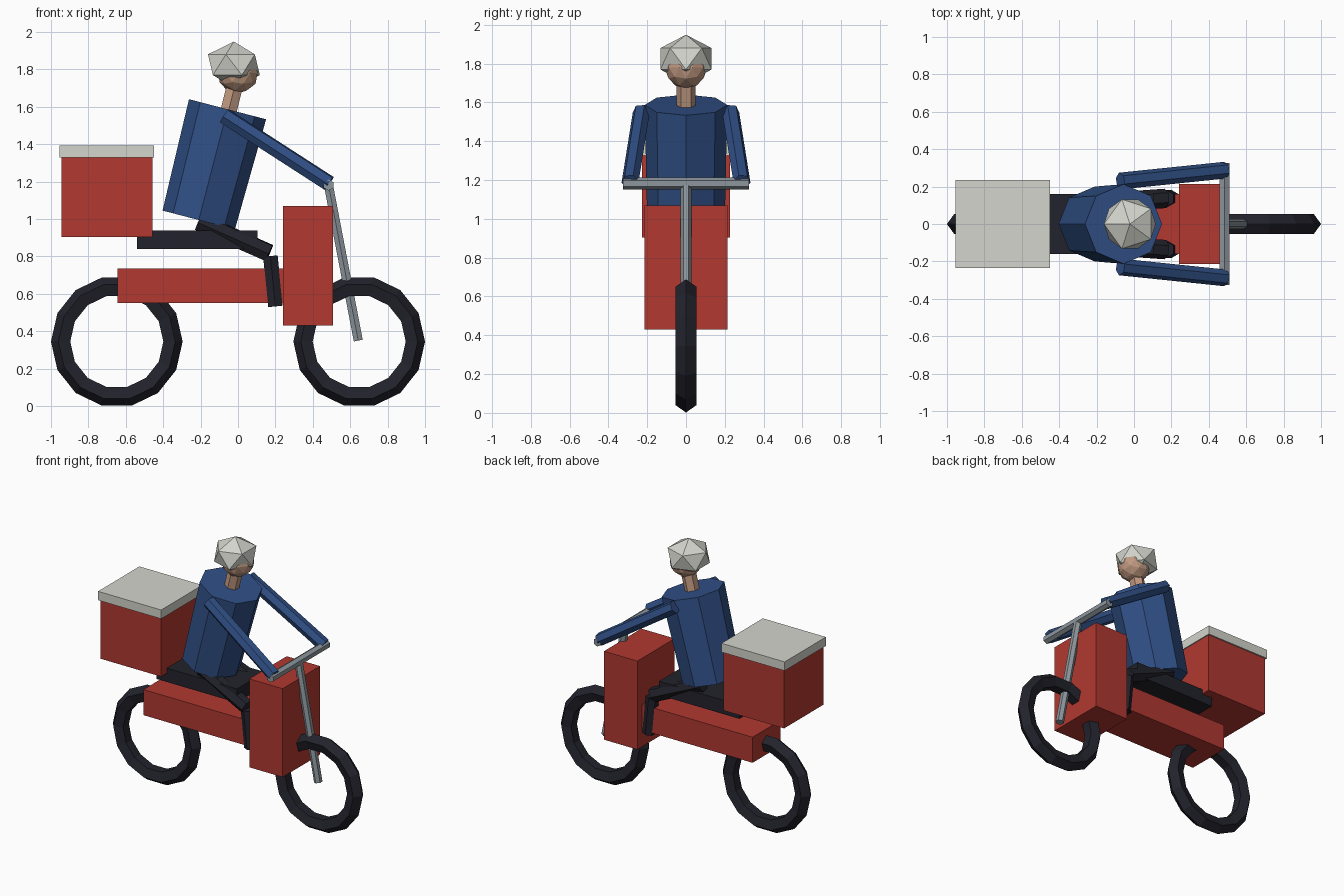
import bpy
from math import pi
from mathutils import Vector

cube = bpy.data.objects.get("Cube")
if cube:
    bpy.data.objects.remove(cube, do_unlink=True)


def material(name, colour):
    m = bpy.data.materials.new(name)
    m.use_nodes = True
    m.diffuse_color = (*colour, 1)
    m.node_tree.nodes["Principled BSDF"].inputs["Base Color"].default_value = (*colour, 1)
    return m


red = material("red paint", (0.44, 0.04, 0.03))
blue = material("blue jacket", (0.03, 0.08, 0.24))
dark = material("dark rubber", (0.016, 0.016, 0.025))
metal = material("grey metal", (0.27, 0.31, 0.34))
pale = material("pale grey", (0.66, 0.66, 0.61))
skin = material("skin", (0.53, 0.32, 0.22))


def finish(name, mat):
    ob = bpy.context.object
    ob.name = name
    ob.data.materials.append(mat)
    return ob


def box(name, x, y, z, mat):
    """Box from an x range, a half width and a z range."""
    bpy.ops.mesh.primitive_cube_add(size=1, location=(sum(x) / 2, 0, sum(z) / 2))
    ob = finish(name, mat)
    ob.scale = (x[1] - x[0], 2 * y, z[1] - z[0])


def tube(name, start, end, r1, r2, sides, mat):
    """Faceted cylinder or cone frustum between two points."""
    a, b = Vector(start), Vector(end)
    turn = Vector((0, 0, 1)).rotation_difference(b - a)
    bpy.ops.mesh.primitive_cone_add(vertices=sides, radius1=r1, radius2=r2,
                                    depth=(b - a).length, location=(a + b) / 2,
                                    rotation=turn.to_euler())
    finish(name, mat)


# Wheels
for name, x in (("rear_wheel", -0.648), ("front_wheel", 0.648)):
    bpy.ops.mesh.primitive_torus_add(major_segments=14, minor_segments=5,
                                     major_radius=0.295, minor_radius=0.057,
                                     location=(x, 0, 0.345), rotation=(pi / 2, 0, 0))
    finish(name, dark)

# Bodywork, seat and cargo box
box("body_beam", (-0.645, 0.3), 0.16, (0.55, 0.735), red)
box("leg_shield", (0.24, 0.507), 0.214, (0.43, 1.07), red)
box("seat", (-0.54, 0.104), 0.16, (0.84, 0.94), dark)
box("cargo_box", (-0.944, -0.457), 0.226, (0.904, 1.335), red)
box("cargo_lid", (-0.955, -0.45), 0.236, (1.328, 1.392), pale)

# Steering
tube("fork", (0.643, 0, 0.35), (0.484, 0, 1.18), 0.028, 0.028, 6, metal)
tube("handlebar", (0.484, -0.325, 1.182), (0.484, 0.325, 1.182), 0.03, 0.03, 6, metal)

# Rider torso, neck and head
tube("torso", (-0.21, 0, 0.995), (-0.056, 0, 1.587), 0.2, 0.213, 8, blue)
tube("neck", (-0.055, 0, 1.56), (-0.015, 0, 1.72), 0.05, 0.05, 6, skin)
bpy.ops.mesh.primitive_ico_sphere_add(subdivisions=2, radius=0.11, location=(0, 0, 1.781))
finish("head", skin)

# Squashed helmet, the head shows through its underside
bpy.ops.mesh.primitive_ico_sphere_add(subdivisions=1, radius=0.155,
                                      location=(-0.022, 0, 1.825), rotation=(0, 0, pi))
finish("helmet", pale).scale.z = 0.8

# Limbs on both sides
for side, s in (("left", 1), ("right", -1)):
    tube(side + "_arm", (-0.073, s * 0.23, 1.552), (0.488, s * 0.288, 1.19),
         0.045, 0.045, 6, blue)
    tube(side + "_thigh", (-0.21, s * 0.11, 0.985), (0.168, s * 0.137, 0.818),
         0.052, 0.052, 6, dark)
    tube(side + "_shin", (0.173, s * 0.137, 0.802), (0.2, s * 0.137, 0.533),
         0.045, 0.045, 6, dark)
